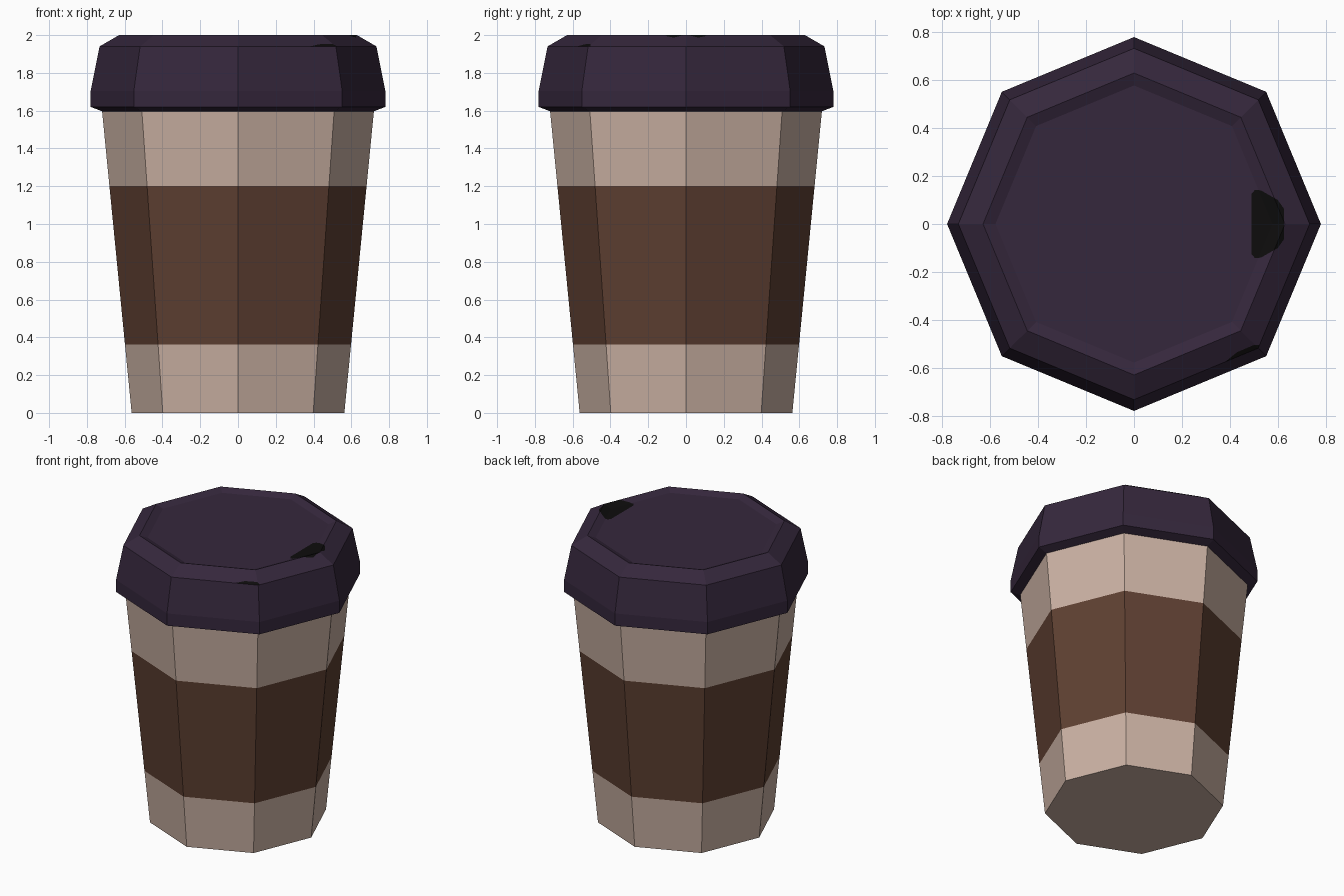
import bpy, bmesh, math
from mathutils import Vector

if "Cube" in bpy.data.objects:
    bpy.data.objects.remove(bpy.data.objects["Cube"])


def material(name, rgb):
    lin = [((c / 255 + 0.055) / 1.055) ** 2.4 if c > 10 else c / 255 / 12.92 for c in rgb]
    m = bpy.data.materials.new(name)
    m.diffuse_color = (*lin, 1)
    m.use_nodes = True
    m.node_tree.nodes["Principled BSDF"].inputs["Base Color"].default_value = m.diffuse_color
    return m


paper = material("beige paper", (202, 177, 163))
sleeve = material("brown sleeve", (95, 64, 50))
plastic = material("dark purple plastic", (53, 39, 60))
black = material("black opening", (13, 12, 12))


def octagon_loft(profile, cap_start, cap_end):
    """Stack eight-sided rings given as (radius, z), bottom to top."""
    bm = bmesh.new()
    rings = [[bm.verts.new((r * math.cos(i * math.pi / 4), r * math.sin(i * math.pi / 4), z))
              for i in range(8)] for r, z in profile]
    for a, b in zip(rings, rings[1:]):
        for i in range(8):
            j = (i + 1) % 8
            bm.faces.new((a[i], a[j], b[j], b[i]))
    if cap_start:
        bm.faces.new(rings[0][::-1])
    if cap_end:
        bm.faces.new(rings[-1])
    return bm


def paint_patch(bm, outline, min_z, index):
    """Cut a convex counter-clockwise outline (top view) into the upward faces and colour it."""
    edges = [(Vector((*p, 0)), Vector((p[1] - q[1], q[0] - p[0], 0)).normalized())
             for p, q in zip(outline, outline[1:] + outline[:1])]
    for co, no in edges:
        faces = [f for f in bm.faces if f.calc_center_median().z > min_z]
        geom = set(faces)
        for f in faces:
            geom.update(f.edges)
            geom.update(f.verts)
        bmesh.ops.bisect_plane(bm, geom=list(geom), dist=1e-5, plane_co=co, plane_no=no)
    for f in bm.faces:
        c = f.calc_center_median()
        if c.z > min_z and all((c - co).dot(no) > 0 for co, no in
                               [(Vector((e[0].x, e[0].y, c.z)), e[1]) for e in edges]):
            f.material_index = index


def finish(bm, name, mats):
    me = bpy.data.meshes.new(name)
    bm.to_mesh(me)
    bm.free()
    for m in mats:
        me.materials.append(m)
    ob = bpy.data.objects.new(name, me)
    bpy.context.collection.objects.link(ob)


# Tapered cup with the sleeve as a flush band
cup = octagon_loft([(0.563 + 0.098 * z, z) for z in (0, 0.362, 1.2, 1.6)], True, False)
for f in cup.faces:
    if 0.4 < f.calc_center_median().z < 1.15:
        f.material_index = 1
finish(cup, "cup", [paper, sleeve])

# Lid with a shallow recessed top
lid = octagon_loft([(0.715, 1.595), (0.78, 1.62), (0.78, 1.705), (0.733, 1.94),
                    (0.63, 2.0), (0.578, 1.98)], False, True)
# Drinking opening
half = [(0.49, 0.125), (0.505, 0.143), (0.53, 0.14), (0.60, 0.10), (0.625, 0.065)]
opening = [(x, -y) for x, y in half] + half[::-1]
paint_patch(lid, opening, 1.95, 1)
# Small dark mark on the lid bevel
mark = [(0.35, -0.60), (0.52, -0.53), (0.525, -0.505), (0.50, -0.505), (0.43, -0.535)]
paint_patch(lid, mark, 1.935, 1)
finish(lid, "lid", [plastic, black])
